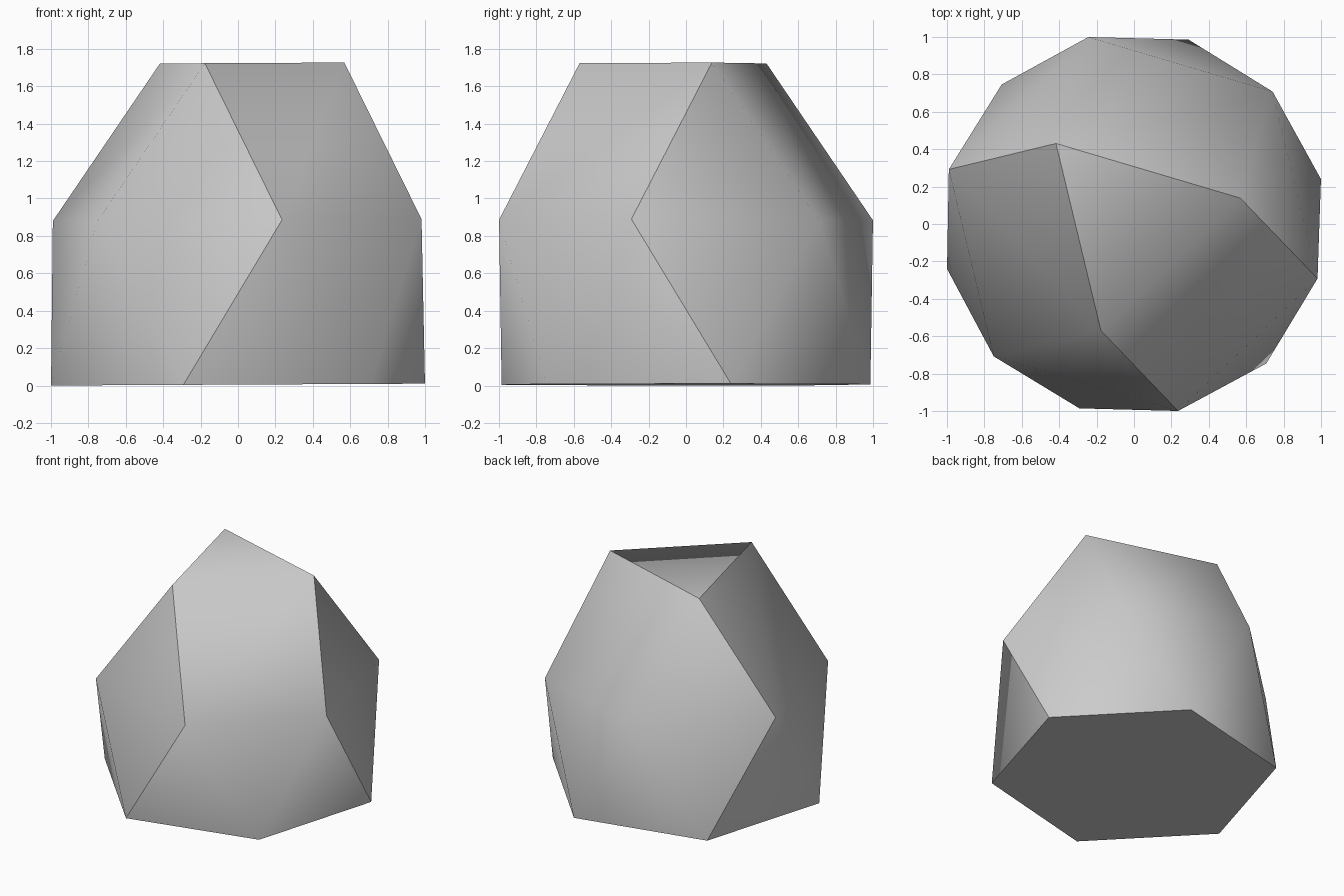
import bpy, bmesh, math
from mathutils import Vector, Matrix

cube = bpy.data.objects.get("Cube")
if cube:
    bpy.data.objects.remove(cube)

EDGE = 1.028                      # every edge has this length
TURN = 13.5                       # twist of the base about z, degrees
MID = EDGE * math.sqrt(math.sqrt(3) - 1)
TOP = MID + EDGE * math.sqrt(2 / 3)
TILT = Matrix.Rotation(-0.005, 4, 'Y')

bm = bmesh.new()


def ring(count, radius, start, z):
    verts = []
    for i in range(count):
        a = math.radians(start + i * 360 / count)
        p = TILT @ Vector((radius * math.cos(a), radius * math.sin(a), z))
        verts.append(bm.verts.new(p))
    return verts


base = ring(6, EDGE, TURN, 0)
mid = ring(6, EDGE, TURN + 30, MID)
tip = ring(3, EDGE / math.sqrt(3), TURN, TOP)
sector = {}


def face(verts, group):
    sector[bm.faces.new(verts)] = group


# Hexagonal floor and triangular cap
face(base[::-1], 3)
face(tip, 2)

# Lower band of alternating triangles
for i in range(6):
    face((base[i], base[(i + 1) % 6], mid[i]), i // 2)
    face((mid[i - 1], base[i], mid[i]), max(i - 1, 0) // 2)

# Upper cupola of squares and triangles
for k in range(3):
    n = (k + 1) % 3
    face((mid[2 * k], mid[2 * k + 1], tip[n], tip[k]), k)
    face((mid[2 * k - 1], mid[2 * k], tip[k]), max(2 * k - 1, 0) // 2)

# Smooth inside each sector, sharp creases between sectors
for f in bm.faces:
    f.smooth = True
for e in bm.edges:
    e.smooth = len({sector[f] for f in e.link_faces}) == 1

low = min(v.co.z for v in bm.verts)
bmesh.ops.translate(bm, verts=bm.verts, vec=(0, 0, -low))
bmesh.ops.recalc_face_normals(bm, faces=bm.faces)

mesh = bpy.data.meshes.new("faceted_solid")
bm.to_mesh(mesh)
bm.free()

grey = bpy.data.materials.new("light_grey")
grey.use_nodes = True
colour = (0.6, 0.6, 0.6, 1)
grey.diffuse_color = colour
grey.node_tree.nodes["Principled BSDF"].inputs["Base Color"].default_value = colour
mesh.materials.append(grey)

solid = bpy.data.objects.new("faceted_solid", mesh)
bpy.context.collection.objects.link(solid)
